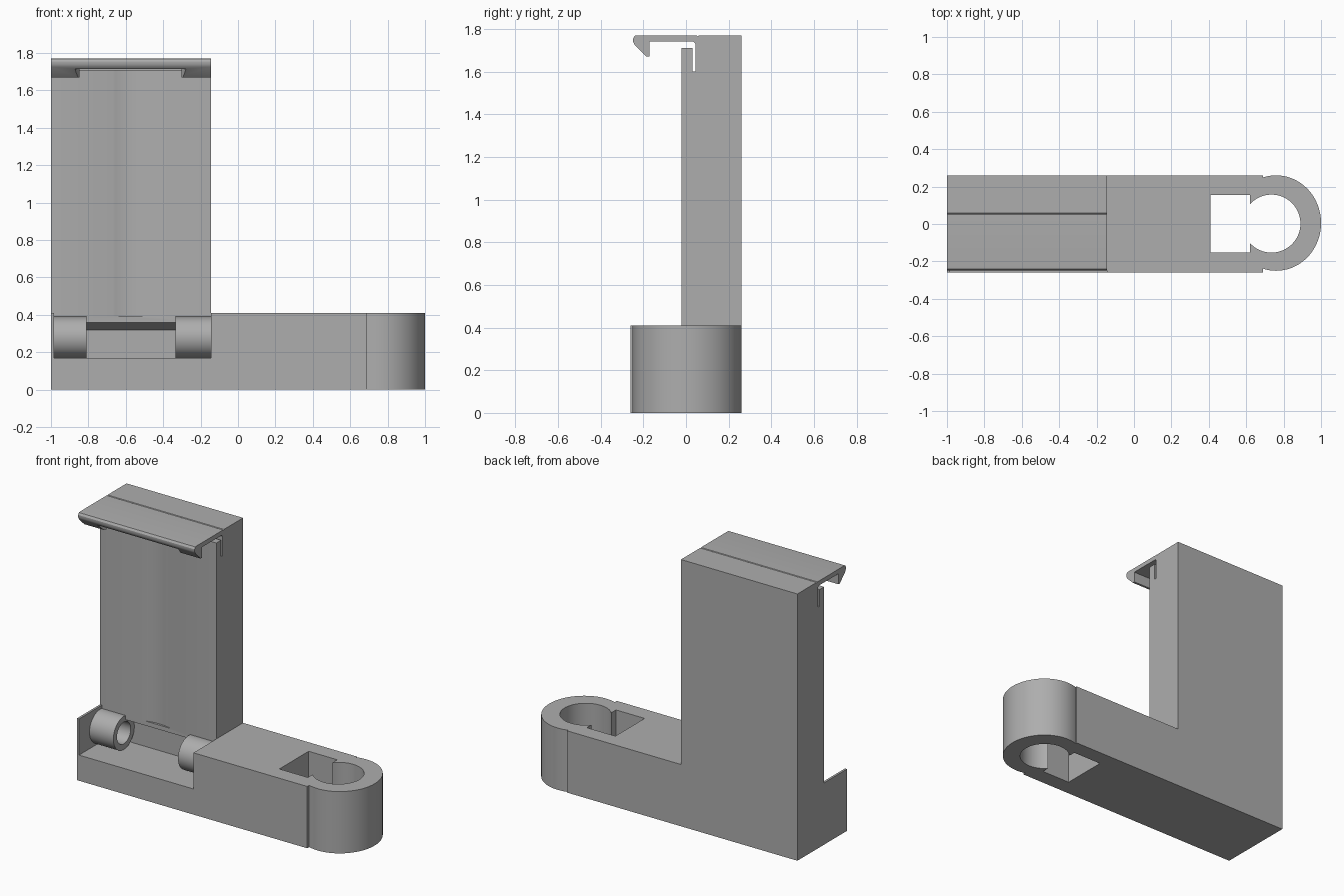
import bpy, bmesh, math
from mathutils import Vector, Matrix

if "Cube" in bpy.data.objects:
    bpy.data.objects.remove(bpy.data.objects["Cube"], do_unlink=True)

grey = bpy.data.materials.new("light grey plastic")
grey.use_nodes = True
grey.diffuse_color = (0.42, 0.42, 0.42, 1)
grey.node_tree.nodes["Principled BSDF"].inputs["Base Color"].default_value = (0.42, 0.42, 0.42, 1)


def finish(bm, name):
    bmesh.ops.recalc_face_normals(bm, faces=bm.faces)
    mesh = bpy.data.meshes.new(name)
    bm.to_mesh(mesh)
    bm.free()
    obj = bpy.data.objects.new(name, mesh)
    bpy.context.collection.objects.link(obj)
    mesh.materials.append(grey)
    return obj


def extrude(name, points, offset):
    """Prism from a flat outline and an extrusion vector."""
    bm = bmesh.new()
    face = bm.faces.new([bm.verts.new(p) for p in points])
    out = bmesh.ops.extrude_face_region(bm, geom=[face], use_keep_orig=True)
    verts = [g for g in out["geom"] if isinstance(g, bmesh.types.BMVert)]
    bmesh.ops.translate(bm, verts=verts, vec=offset)
    return finish(bm, name)


def arc(cx, cy, rx, ry, start, end, steps=64):
    angles = [math.radians(start + (end - start) * i / steps) for i in range(steps + 1)]
    return [(cx + rx * math.cos(a), cy + ry * math.sin(a)) for a in angles]


def select(obj):
    bpy.ops.object.select_all(action='DESELECT')
    obj.select_set(True)
    bpy.context.view_layer.objects.active = obj


def cut(obj, cutter):
    mod = obj.modifiers.new("cut", 'BOOLEAN')
    mod.operation = 'DIFFERENCE'
    mod.solver = 'EXACT'
    mod.object = cutter
    select(obj)
    bpy.ops.object.modifier_apply(modifier=mod.name)
    bpy.data.objects.remove(cutter, do_unlink=True)


def smooth(obj):
    select(obj)
    bpy.ops.object.shade_smooth_by_angle(angle=math.radians(30))


LEFT, INNER, BACK, TOP = -1.0, -0.145, 0.26, 1.77

# Tower with shelf, hinge recess, slot and snap hook as one side profile (y, z)
side = [(BACK, 0), (-BACK, 0), (-BACK, 0.17), (0.07, 0.17), (0.07, 0.32),
        (-0.02, 0.36), (-0.02, 1.71), (0.03, 1.71), (0.03, 1.6), (0.045, 1.6),
        (0.045, 1.73), (0.035, 1.74), (-0.17, 1.74), (-0.17, 1.67), (-0.185, 1.67),
        (-0.24, 1.725), (-0.248, 1.74), (-0.248, 1.755), (-0.24, 1.768), (-0.225, TOP),
        (0.05, TOP), (0.055, 1.764), (0.06, TOP), (BACK, TOP)]
tower = extrude("tower_with_hook", [(LEFT, y, z) for y, z in side], (INNER - LEFT, 0, 0))

# Shallow rounded groove down the tower front
groove = extrude("groove_cutter",
                 [(x, y, 0.39) for x, y in arc(-0.575, -0.313, 0.308, 0.308, 0, 360, 96)[:-1]],
                 (0, 0, 1.325))
cut(tower, groove)
smooth(tower)

# Thin end wall of the hinge recess
extrude("recess_end_wall",
        [(LEFT, -BACK, 0.17), (LEFT, -0.02, 0.17), (LEFT, -0.02, 0.41), (LEFT, -BACK, 0.41)],
        (0.015, 0, 0))
extrude("recess_back_end_wall",
        [(LEFT, -0.02, 0.17), (LEFT, 0.07, 0.17), (LEFT, 0.07, 0.32), (LEFT, -0.02, 0.36)],
        (0.015, 0, 0))

# Arm with rounded end
outline = [(INNER, -BACK), (0.69, -BACK)]
outline += arc(0.76, 0.005, 0.24, 0.255, -107, 107)
outline += [(0.69, BACK), (INNER, BACK)]
arm = extrude("clamp_arm", [(x, y, 0) for x, y in outline], (0, 0, 0.41))

# Keyhole opening: square pocket joined to a round bore
keyhole = [(0.62, 0.155), (0.41, 0.155), (0.41, -0.152), (0.62, -0.152)]
keyhole += arc(0.735, 0.002, 0.155, 0.155, -138, 138)
cut(arm, extrude("keyhole_cutter", [(x, y, -0.1) for x, y in keyhole], (0, 0, 0.7)))
smooth(arm)


# Hollow hinge pegs, spun around their shared axis
def peg(name, x0, x1, r_in=0.072, r_out=0.11):
    bm = bmesh.new()
    verts = [bm.verts.new((x, 0, r)) for x, r in
             ((x0, r_in), (x1, r_in), (x1, r_out), (x0, r_out))]
    edges = [bm.edges.new((verts[i], verts[(i + 1) % 4])) for i in range(4)]
    bmesh.ops.spin(bm, geom=verts + edges, cent=(0, 0, 0), axis=(1, 0, 0),
                   angle=math.tau, steps=48)
    bmesh.ops.remove_doubles(bm, verts=bm.verts, dist=0.0001)
    bmesh.ops.translate(bm, verts=bm.verts, vec=(0, -0.04, 0.28))
    smooth(finish(bm, name))


peg("outer_hinge_peg", -0.985, -0.81)
peg("inner_hinge_peg", -0.335, INNER)
